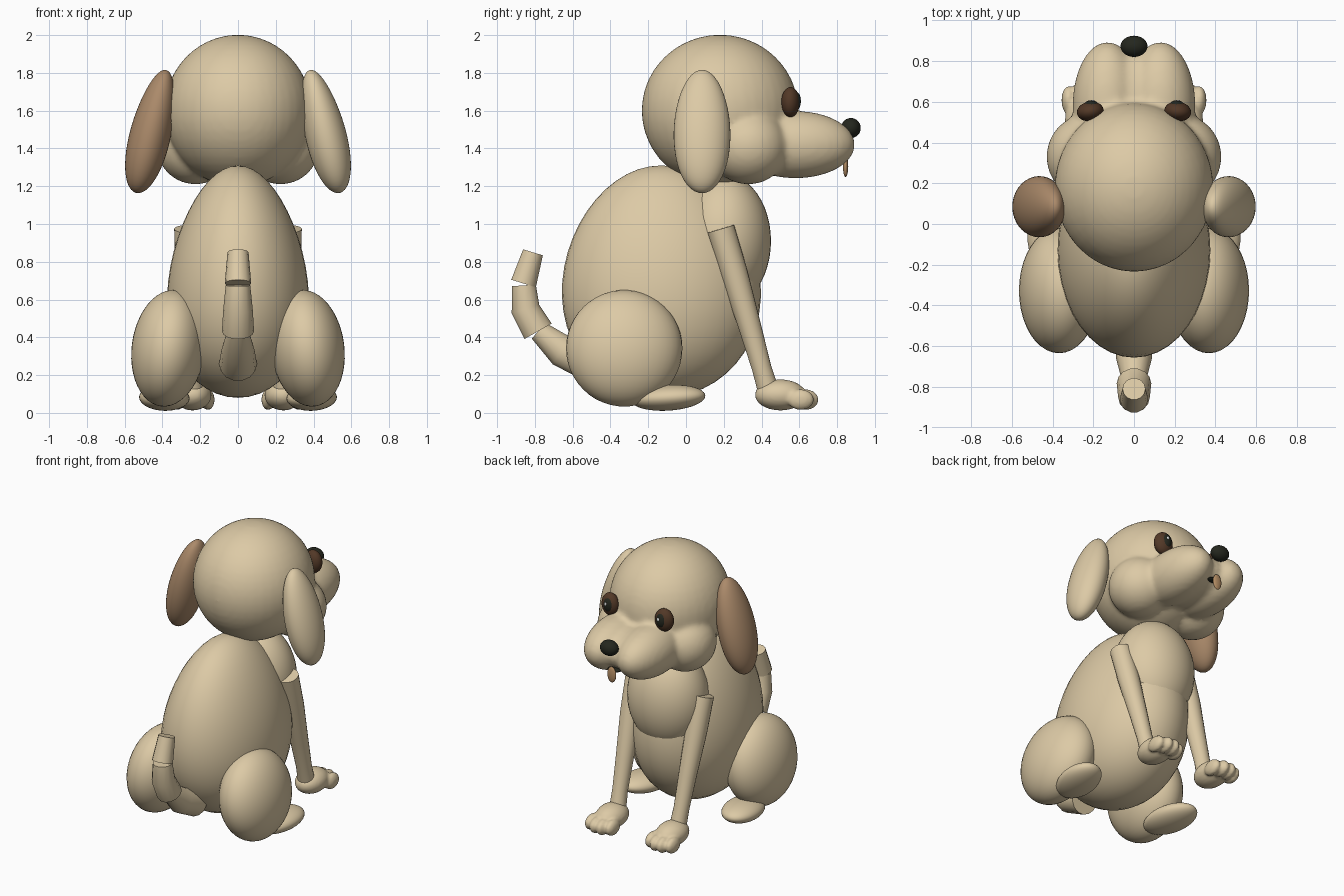
import bpy, bmesh
from mathutils import Vector, Matrix, Euler

cube = bpy.data.objects.get("Cube")
if cube:
    bpy.data.objects.remove(cube, do_unlink=True)


def material(name, rgb):
    m = bpy.data.materials.new(name)
    m.use_nodes = True
    m.diffuse_color = (*rgb, 1)
    m.node_tree.nodes["Principled BSDF"].inputs["Base Color"].default_value = (*rgb, 1)
    return m


TAN = material("tan fur", (0.72, 0.59, 0.38))
BROWN = material("brown ear", (0.41, 0.255, 0.145))
IRIS = material("dark brown eye", (0.085, 0.04, 0.02))
BLACK = material("black", (0.018, 0.02, 0.013))
WHITE = material("white glint", (0.8, 0.8, 0.8))
TONGUE = material("tongue orange", (0.46, 0.27, 0.13))


def finish(name, bm, mat, angle=None):
    bmesh.ops.recalc_face_normals(bm, faces=bm.faces)
    me = bpy.data.meshes.new(name)
    bm.to_mesh(me)
    bm.free()
    me.materials.append(mat)
    ob = bpy.data.objects.new(name, me)
    bpy.context.collection.objects.link(ob)
    if angle:
        bpy.ops.object.select_all(action="DESELECT")
        bpy.context.view_layer.objects.active = ob
        ob.select_set(True)
        bpy.ops.object.shade_smooth_by_angle(angle=angle)
    else:
        me.polygons.foreach_set("use_smooth", [True] * len(me.polygons))
    return ob


def add_ball(bm, centre, radii, rot=(0, 0, 0), taper=0):
    """Ellipsoid; a positive taper narrows its top."""
    verts = bmesh.ops.create_uvsphere(bm, u_segments=40, v_segments=24, radius=1)["verts"]
    for v in verts:
        k = 1 - taper * v.co.z
        v.co.x *= k
        v.co.y *= 1 + (k - 1) / 2
    m = Matrix.LocRotScale(Vector(centre), Euler(rot), Vector(radii))
    bmesh.ops.transform(bm, matrix=m, verts=verts)


def ball(name, mat, *args, **kw):
    bm = bmesh.new()
    add_ball(bm, *args, **kw)
    return finish(name, bm, mat)


def blended(name, mat, balls, voxel, smooth):
    """Several ellipsoids fused into one soft form."""
    bm = bmesh.new()
    for b in balls:
        add_ball(bm, *b)
    ob = finish(name, bm, mat)
    r = ob.modifiers.new("fuse", "REMESH")
    r.mode = "VOXEL"
    r.voxel_size = voxel
    r.use_smooth_shade = True
    s = ob.modifiers.new("soften", "SMOOTH")
    s.factor = 0.5
    s.iterations = smooth
    return ob


def tube(name, mat, path, segs=14):
    """Capped tube through (point, radius) stations."""
    bm = bmesh.new()
    pts = [Vector(p) for p, _ in path]
    rings = []
    for i, (_, r) in enumerate(path):
        d = pts[min(i + 1, len(pts) - 1)] - pts[max(i - 1, 0)]
        m = Matrix.Translation(pts[i]) @ d.to_track_quat("Z", "X").to_matrix().to_4x4()
        rings.append(bmesh.ops.create_circle(bm, segments=segs, radius=r, matrix=m)["verts"])
    for a, b in zip(rings, rings[1:]):
        for j in range(segs):
            k = (j + 1) % segs
            bm.faces.new((a[j], a[k], b[k], b[j]))
    bm.faces.new(rings[0])
    bm.faces.new(rings[-1])
    return finish(name, bm, mat, angle=0.8)


# Torso
ball("body", TAN, (0, -0.13, 0.695), (0.37, 0.525, 0.615), taper=0.18)
ball("chest", TAN, (0, 0.2, 0.91), (0.28, 0.25, 0.355))

# Head with cheeks and muzzle fused together
head = [((0, 0.18, 1.6), (0.39, 0.415, 0.402)),
        ((0, 0.57, 1.42), (0.15, 0.28, 0.15))]
for s in (1, -1):
    head.append(((s * 0.225, 0.33, 1.41), (0.205, 0.21, 0.2)))
    head.append(((s * 0.13, 0.58, 1.42), (0.172, 0.315, 0.178)))
blended("head", TAN, head, 0.018, 5)

# Nose, mouth and tongue
ball("nose", BLACK, (0, 0.873, 1.508), (0.066, 0.052, 0.053))
ball("mouth", BLACK, (0, 0.815, 1.33), (0.05, 0.03, 0.012))
ball("tongue", TONGUE, (0, 0.845, 1.305), (0.034, 0.014, 0.056))

# Paired parts
for s, side in ((1, "left"), (-1, "right")):
    ball(side + "_ear", TAN if s > 0 else BROWN, (s * 0.46, 0.085, 1.49),
         (0.108, 0.15, 0.335), rot=(0, -s * 0.24, 0), taper=0.12)
    ball(side + "_eye", IRIS, (s * 0.215, 0.553, 1.645), (0.066, 0.048, 0.08), rot=(0, 0, -s * 0.15))
    ball(side + "_pupil", BLACK, (s * 0.21, 0.58, 1.65), (0.038, 0.028, 0.052))
    ball(side + "_glint", WHITE, (s * 0.21 + 0.008, 0.605, 1.662), (0.009, 0.005, 0.012))
    ball(side + "_thigh", TAN, (s * 0.368, -0.327, 0.342), (0.195, 0.308, 0.31),
         rot=(0, -s * 0.13, 0))
    ball(side + "_hind_foot", TAN, (s * 0.39, -0.095, 0.08), (0.13, 0.2, 0.068),
         rot=(0.06, 0, -s * 0.2))
    tube(side + "_front_leg", TAN, [((s * 0.265, 0.185, 0.975), 0.073),
                                    ((s * 0.26, 0.255, 0.74), 0.072),
                                    ((s * 0.25, 0.34, 0.45), 0.06),
                                    ((s * 0.245, 0.4, 0.24), 0.052),
                                    ((s * 0.24, 0.435, 0.12), 0.056)], segs=20)
    # Paw with four toes
    paw = [((s * 0.24, 0.5, 0.095), (0.1, 0.135, 0.082))]
    for i in (-1.5, -0.5, 0.5, 1.5):
        paw.append(((s * 0.24 + i * 0.054, 0.645 - abs(i) * 0.025, 0.07),
                    (0.035, 0.07, 0.055)))
    blended(side + "_front_paw", TAN, paw, 0.011, 3)

# Tail in three jointed pieces
tail = [[((0, -0.5, 0.26), 0.1), ((0, -0.66, 0.33), 0.088), ((0, -0.78, 0.435), 0.057)],
        [((0, -0.783, 0.432), 0.085), ((0, -0.85, 0.55), 0.078), ((0, -0.858, 0.675), 0.065)],
        [((0, -0.86, 0.685), 0.07), ((0, -0.81, 0.85), 0.056)]]
for part, path in zip(("base", "middle", "tip"), tail):
    tube("tail_" + part, TAN, path)
